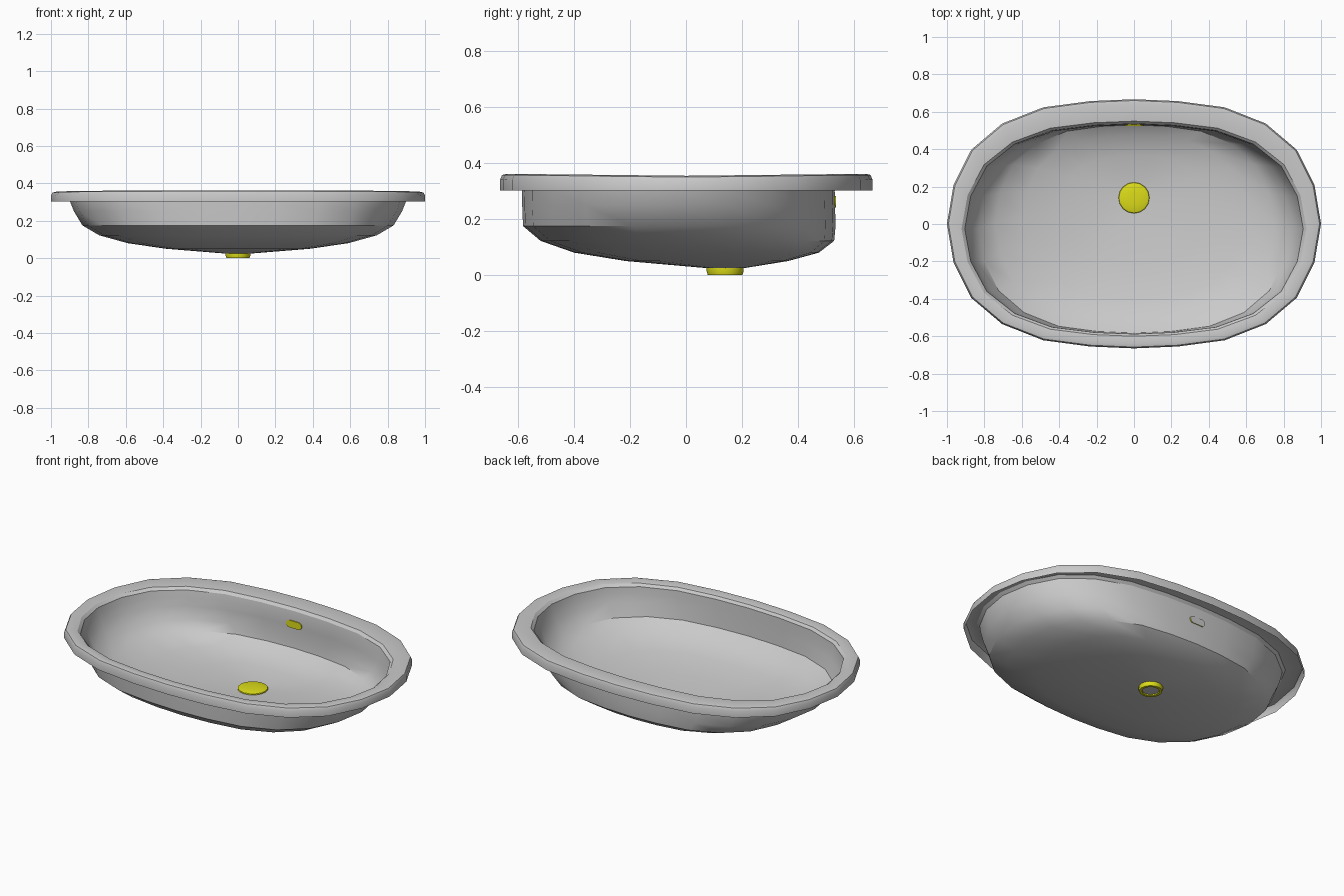
import bpy, bmesh, math

cube = bpy.data.objects.get("Cube")
if cube:
    bpy.data.objects.remove(cube, do_unlink=True)


def material(name, rgb):
    m = bpy.data.materials.new(name)
    m.use_nodes = True
    m.diffuse_color = (*rgb, 1)
    m.node_tree.nodes["Principled BSDF"].inputs["Base Color"].default_value = (*rgb, 1)
    return m


ceramic = material("grey ceramic", (0.59, 0.59, 0.59))
brass = material("yellow metal", (0.72, 0.72, 0.01))


def make(name, bm, mats, angle=30):
    me = bpy.data.meshes.new(name)
    bm.to_mesh(me)
    bm.free()
    ob = bpy.data.objects.new(name, me)
    bpy.context.collection.objects.link(ob)
    for m in mats:
        me.materials.append(m)
    bpy.ops.object.select_all(action="DESELECT")
    ob.select_set(True)
    bpy.context.view_layer.objects.active = ob
    bpy.ops.object.shade_smooth_by_angle(angle=math.radians(angle))
    return ob


def bridge(bm, a, b):
    n = len(a)
    return [bm.faces.new((a[i], a[(i + 1) % n], b[(i + 1) % n], b[i])) for i in range(n)]


# Unit outline: one quarter of a rounded oval, mirrored into 24 points
quarter = [(1, 0), (.965, .31), (.87, .595), (.705, .805), (.485, .935), (.235, .985), (0, 1)]
half = quarter + [(-u, v) for u, v in quarter[-2::-1]]
outline = half + [(u, -v) for u, v in half[-2:0:-1]]


def oval_ring(bm, half_x, front, back, z, lift=0.0):
    cy, hy = (front + back) / 2, (back - front) / 2
    return [bm.verts.new((half_x * u, cy + hy * v, z + lift * abs(v))) for u, v in outline]


def lofted_sheet(name, rings, cap=False):
    bm = bmesh.new()
    loops = [oval_ring(bm, *r) for r in rings]
    for a, b in zip(loops, loops[1:]):
        bridge(bm, a, b)
    if cap:
        bm.faces.new(loops[-1])
    return make(name, bm, [ceramic])


# Rim: hanging skirt, rounded shoulder, flat top, inner lip
inner_edge = (.905, -.588, .537, .335, .004)
lofted_sheet("basin_rim", [
    (1.0, -.665, .667, .303),
    (1.0, -.665, .667, .335, .006),
    (.992, -.658, .66, .350, .008),
    (.972, -.642, .645, .355, .007),
    (.922, -.600, .550, .349, .005),
    inner_edge,
])

# Bowl: steep walls falling to a shallow floor that slopes to the drain
lofted_sheet("basin_bowl", [
    inner_edge,
    (.897, -.587, .532, .30),
    (.877, -.586, .533, .25),
    (.832, -.583, .535, .175),
    (.742, -.520, .530, .122),
    (.590, -.400, .475, .080),
    (.385, -.215, .365, .050),
    (.075, .070, .210, .025),
], cap=True)


# Drain: collar below the floor and a shallow domed flange above it
def turned(name, profile, centre_y, sides=16):
    bm = bmesh.new()
    loops = []
    for r, z in profile:
        loops.append([bm.verts.new((r * math.cos(2 * math.pi * i / sides),
                                    centre_y + r * math.sin(2 * math.pi * i / sides), z))
                      for i in range(sides)])
    for a, b in zip(loops, loops[1:]):
        bridge(bm, a, b)
    bm.faces.new(loops[0][::-1]).material_index = 1
    bm.faces.new(loops[-1])
    return make(name, bm, [brass, ceramic])


turned("drain", [(.045, .006), (.047, .0), (.062, .0), (.066, .014), (.066, .026),
                 (.083, .030), (.081, .036), (.068, .040), (.03, .043)], .14)

# Overflow: pill-shaped plate through the back wall
bm = bmesh.new()
pill = []
for cx, start in ((.03, -90), (-.03, 90)):
    for k in range(7):
        t = math.radians(start + 30 * k)
        pill.append((cx + .021 * math.cos(t), .262 + .021 * math.sin(t)))
near = [bm.verts.new((x, .525, z)) for x, z in pill]
far = [bm.verts.new((x, .537, z)) for x, z in pill]
bridge(bm, near, far)
bm.faces.new(near)
bm.faces.new(far[::-1]).material_index = 1
bmesh.ops.recalc_face_normals(bm, faces=bm.faces)
make("overflow", bm, [brass, ceramic])
